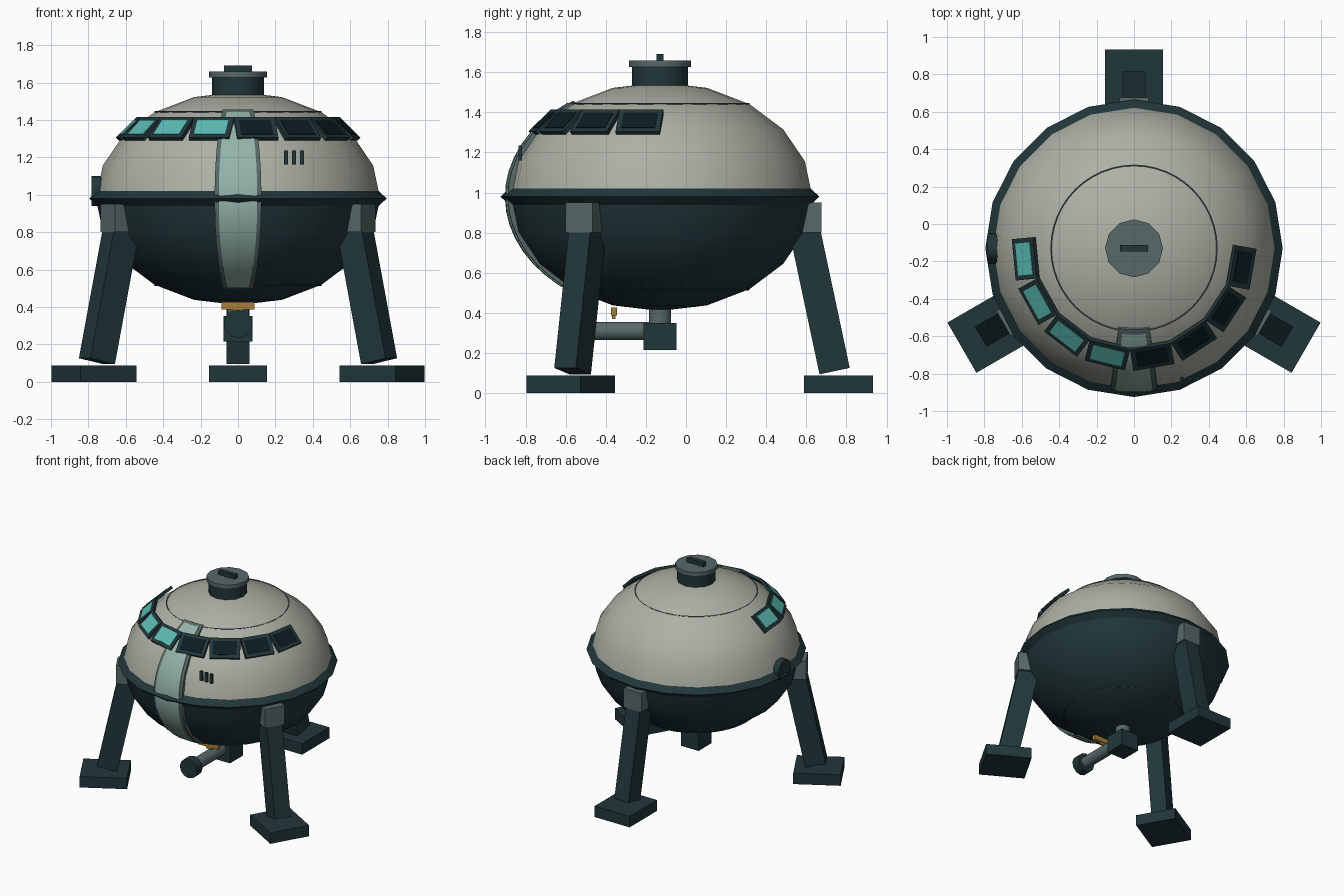
import bpy, bmesh
from math import sin, cos, pi, radians, sqrt
from mathutils import Matrix, Vector

if "Cube" in bpy.data.objects:
    bpy.data.objects.remove(bpy.data.objects["Cube"])

CY, CZ = -0.13, 0.98      # hull centre
RH, RV = 0.76, 0.57       # hull radii


def mat(name, r, g, b):
    m = bpy.data.materials.new(name)
    m.diffuse_color = (*[(c / 255) ** 2.2 for c in (r, g, b)], 1)
    m.use_nodes = True
    m.node_tree.nodes["Principled BSDF"].inputs["Base Color"].default_value = m.diffuse_color
    return m


PALE = mat("pale_hull", 172, 175, 163)
DARK = mat("dark_metal", 38, 57, 60)
MID = mat("mid_metal", 88, 104, 104)
GLASS = mat("lit_glass", 92, 186, 178)
BLACK = mat("dark_glass", 20, 34, 38)
DOOR = mat("door_glass", 146, 178, 168)
BRASS = mat("brass", 165, 125, 60)


def finish(name, bm, material, matrix=Matrix(), smooth=None):
    bmesh.ops.recalc_face_normals(bm, faces=bm.faces)
    me = bpy.data.meshes.new(name)
    bm.to_mesh(me)
    bm.free()
    ob = bpy.data.objects.new(name, me)
    bpy.context.collection.objects.link(ob)
    me.transform(matrix)
    me.materials.append(material)
    if smooth:
        bpy.ops.object.select_all(action='DESELECT')
        ob.select_set(True)
        bpy.context.view_layer.objects.active = ob
        bpy.ops.object.shade_smooth_by_angle(angle=radians(smooth))
    return ob


def box(name, size, centre, material, matrix=Matrix()):
    bm = bmesh.new()
    bmesh.ops.create_cube(bm, size=1)
    m = matrix @ Matrix.Translation(centre) @ Matrix.Diagonal((*size, 1))
    return finish(name, bm, material, m)


def cyl(name, r, depth, centre, material, sides=12, rot=Matrix()):
    bm = bmesh.new()
    bmesh.ops.create_cone(bm, cap_ends=True, segments=sides, radius1=r, radius2=r, depth=depth)
    return finish(name, bm, material, Matrix.Translation(centre) @ rot, 40)


def lathe(name, profile, material, sides=20, closed=False, smooth=40):
    bm = bmesh.new()
    rings = [[bm.verts.new((r * cos(2 * pi * i / sides), r * sin(2 * pi * i / sides), z))
              for i in range(sides)] for r, z in profile]
    for k in range(len(rings) if closed else len(rings) - 1):
        a, b = rings[k], rings[(k + 1) % len(rings)]
        for i in range(sides):
            j = (i + 1) % sides
            bm.faces.new((a[i], a[j], b[j], b[i]))
    bmesh.ops.remove_doubles(bm, verts=bm.verts, dist=1e-5)
    return finish(name, bm, material, Matrix.Translation((0, CY, 0)), smooth)


# Hull: two half ellipsoids, belt and thin seams
for name, s, m in (("upper_hull", 1, PALE), ("lower_hull", -1, DARK)):
    lathe(name, [(RH * cos(radians(18 * k)) if k < 5 else 0, CZ + s * RV * sin(radians(18 * k)))
                 for k in range(6)], m, smooth=60)
    zs = CZ + s * 0.464
    lathe(name + "_seam", [(0.444 + 0.004 * cos(k * pi / 2), zs + 0.004 * sin(k * pi / 2))
                           for k in range(4)], MID if s > 0 else DARK, 48, True)
lathe("belt", [(0.75, CZ + 0.042), (0.795, CZ), (0.75, CZ - 0.042), (0.72, CZ)], DARK, 20, True)

# Top hatch
cyl("hatch_neck", 0.14, 0.12, (0, CY, 1.57), DARK)
cyl("hatch_lid", 0.155, 0.033, (0, CY, 1.643), MID)
box("hatch_handle", (0.15, 0.036, 0.04), (0, CY, 1.672), DARK)

# Window band: four lit panes, four dark panes
for i in range(8):
    a = radians(-84.5 + 23.5 * i)
    m = (Matrix.Translation((0.582 * sin(a), CY - 0.582 * cos(a), 1.352))
         @ Matrix.Rotation(a, 4, 'Z') @ Matrix.Rotation(radians(-46), 4, 'X'))
    box("window_frame", (0.222, 0.022, 0.157), (0, 0, 0), DARK, m)
    box("window_pane", (0.172, 0.02, 0.107), (0, -0.004, 0), GLASS if i < 4 else BLACK, m)


# Front strip following the hull
def strip(name, trim, lift, lat0, lat1, material):
    bm = bmesh.new()
    rows = []
    for k in range(17):
        t = radians(lat0 + (lat1 - lat0) * k / 16)
        hw = 0.026 + 0.099 * cos(t) - trim
        row = []
        for off in (lift, -0.02):
            r, z = (RH + off) * cos(t), CZ + (RV + off) * sin(t)
            for u in (-1, -0.5, 0, 0.5, 1):
                x = u * hw
                row.append(bm.verts.new((x, CY - sqrt(r * r - x * x), z)))
        rows.append(row[:5] + row[:4:-1])
    for a, b in zip(rows, rows[1:]):
        for i in range(10):
            j = (i + 1) % 10
            bm.faces.new((a[i], a[j], b[j], b[i]))
    bm.faces.new(rows[0])
    bm.faces.new(rows[-1])
    finish(name, bm, material, smooth=40)


strip("door_frame", 0, 0.008, -57, 55.5, MID)
strip("door_panel", 0.022, 0.013, -55, 53.5, DOOR)

# Vent slots and side port
for x in (0.257, 0.3, 0.343):
    box("vent_slot", (0.022, 0.018, 0.075), (x, -0.826, 1.198), DARK)
cyl("side_port", 0.08, 0.06, (-0.752, CY, 1.02), DARK, 12, Matrix.Rotation(pi / 2, 4, 'Y'))

# Three legs, built along +x and turned about the hull axis
for ang in (90, -30, 210):
    m = Matrix.Translation((0, CY, 0)) @ Matrix.Rotation(radians(ang), 4, 'Z')
    box("foot_pad", (0.345, 0.31, 0.087), (0.89, 0, 0.0435), DARK, m)
    tilt = Matrix.Translation((0.871, 0, 0.11)) @ Matrix.Rotation(radians(-12), 4, 'Y')
    box("leg", (0.154, 0.124, 0.78), (0, 0, 0.39), DARK, m @ tilt)
    box("leg_socket", (0.15, 0.155, 0.15), (0.73, 0, 0.875), MID, m)

# Underside pipe with knob, and brass bar
ALONG_Y = Matrix.Rotation(pi / 2, 4, 'X')
cyl("drop_pipe", 0.055, 0.16, (0, CY, 0.38), MID)
box("pipe_joint", (0.156, 0.165, 0.135), (0, CY, 0.283), DARK)
cyl("barrel", 0.046, 0.4, (0, -0.37, 0.31), MID, 12, ALONG_Y)
cyl("barrel_cap", 0.076, 0.07, (0, -0.59, 0.31), DARK, 12, ALONG_Y)
box("brass_bar", (0.176, 0.03, 0.04), (0, -0.36, 0.407), BRASS)
box("brass_bar_foot", (0.05, 0.018, 0.02), (0, -0.36, 0.38), BRASS)
